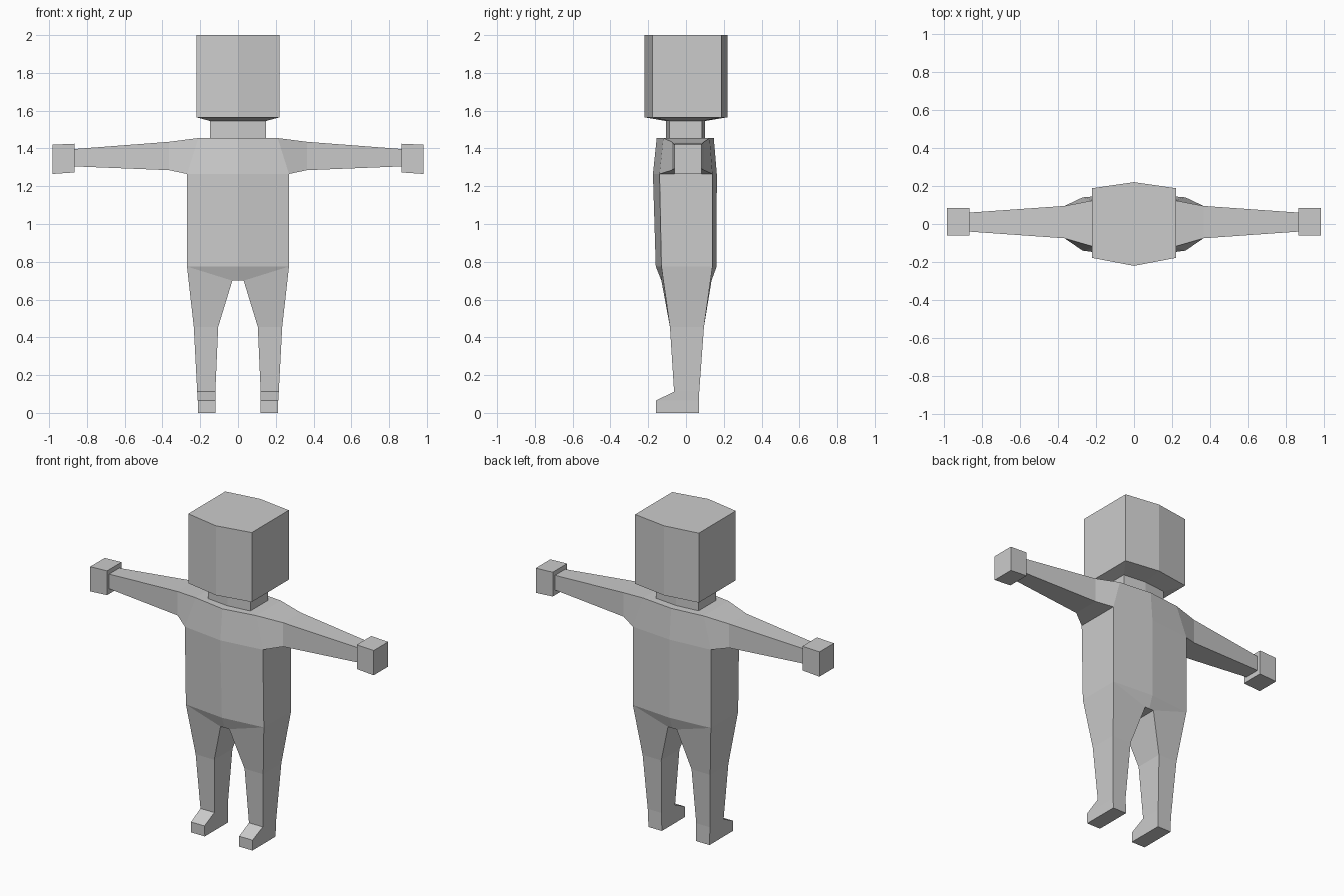
import bpy
import bmesh

if "Cube" in bpy.data.objects:
    bpy.data.objects.remove(bpy.data.objects["Cube"])


def half_ring(z, x, front, side_front, side_back, back):
    """Right half of a six-sided horizontal section, open on the centre line."""
    return [(0, front, z), (x, side_front, z), (x, side_back, z), (0, back, z)]


def leg_ring(x0, x1, y0, y1, z):
    return [(x1, y0, z), (x1, y1, z), (x0, y1, z), (x0, y0, z)]


def arm_ring(x, y0, y1, z0, z1):
    return [(x, y0, z1), (x, y1, z1), (x, y1, z0), (x, y0, z0)]


def skin(bm, rings, closed=True, start=False, end=False, open_sides=()):
    """Bridge four-point rings; open_sides lists levels left open for a limb."""
    rows = [[bm.verts.new(p) for p in r] for r in rings]
    for level, (a, b) in enumerate(zip(rows, rows[1:])):
        for i in range(4 if closed else 3):
            if i == 1 and level in open_sides:
                continue
            j = (i + 1) % 4
            bm.faces.new((a[i], a[j], b[j], b[i]))
    if start:
        bm.faces.new(rows[0])
    if end:
        bm.faces.new(rows[-1])


def finish(name, bm):
    """Weld, mirror to the left side and make the object."""
    bmesh.ops.remove_doubles(bm, verts=bm.verts[:], dist=0.0005)
    bmesh.ops.mirror(bm, geom=bm.verts[:] + bm.edges[:] + bm.faces[:],
                     axis='X', merge_dist=0.0005)
    bmesh.ops.remove_doubles(bm, verts=bm.verts[:], dist=0.0005)
    bmesh.ops.recalc_face_normals(bm, faces=bm.faces[:])
    mesh = bpy.data.meshes.new(name)
    bm.to_mesh(mesh)
    bm.free()
    bpy.context.collection.objects.link(bpy.data.objects.new(name, mesh))


# Torso, from crotch to shoulders and in to the neck
crotch = half_ring(0.70, 0.03, -0.13, -0.13, 0.135, 0.135)
hips = half_ring(0.775, 0.27, -0.16, -0.13, 0.14, 0.162)
chest = half_ring(1.265, 0.27, -0.175, -0.14, 0.14, 0.163)
shoulders = half_ring(1.455, 0.21, -0.155, -0.12, 0.125, 0.147)
neck_base = half_ring(1.455, 0.147, -0.105, -0.088, 0.085, 0.10)
body = bmesh.new()
skin(body, [crotch, hips, chest, shoulders, neck_base], closed=False,
     start=True, open_sides=(0, 2))

# Arm
skin(body, [[shoulders[1], shoulders[2], chest[2], chest[1]],
            arm_ring(0.365, -0.075, 0.095, 1.285, 1.435),
            arm_ring(0.865, -0.04, 0.06, 1.305, 1.397)])

# Leg and foot
foot_top = leg_ring(0.12, 0.213, -0.16, 0.07, 0.065)
skin(body, [[hips[1], hips[2], crotch[2], crotch[1]],
            leg_ring(0.105, 0.234, -0.085, 0.095, 0.455),
            leg_ring(0.12, 0.216, -0.063, 0.07, 0.112),
            foot_top,
            leg_ring(0.118, 0.212, -0.16, 0.07, 0.0)], end=True)
finish("body", body)

# Neck and block head
head = bmesh.new()
skin(head, [neck_base,
            half_ring(1.545, 0.147, -0.105, -0.088, 0.085, 0.10),
            half_ring(1.565, 0.22, -0.22, -0.178, 0.188, 0.22),
            half_ring(2.0, 0.22, -0.22, -0.178, 0.188, 0.22)],
     closed=False, end=True)
finish("head", head)

# Block hands
hands = bmesh.new()
skin(hands, [arm_ring(0.865, -0.06, 0.083, 1.273, 1.425),
             arm_ring(0.982, -0.06, 0.083, 1.265, 1.42)], start=True, end=True)
finish("hands", hands)
